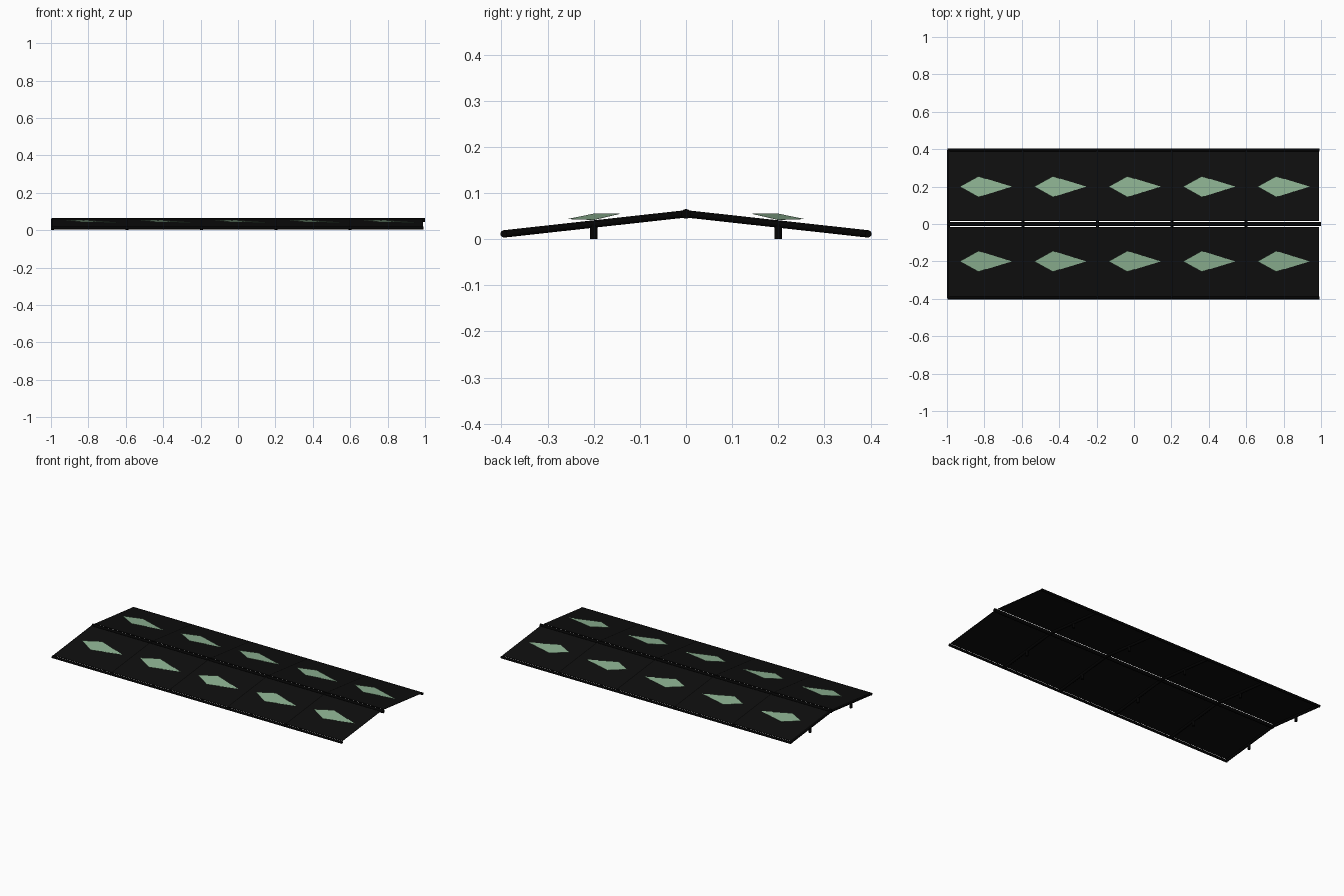
import bpy, bmesh, math
from mathutils import Vector

if "Cube" in bpy.data.objects:
    bpy.data.objects.remove(bpy.data.objects["Cube"])

PITCH, X0 = 0.398, -0.992      # bay spacing, first frame position
RIDGE_Z, EAVE_Y, EAVE_Z = 0.055, 0.395, 0.0115


def material(name, rgb):
    m = bpy.data.materials.new(name)
    m.diffuse_color = (*rgb, 1)
    m.use_nodes = True
    m.node_tree.nodes["Principled BSDF"].inputs["Base Color"].default_value = m.diffuse_color
    return m


BLACK = material("frame black", (0.001, 0.001, 0.001))
DARK = material("sheet dark grey", (0.0045, 0.0045, 0.0045))
GREEN = material("pale green", (0.27, 0.45, 0.29))


def tube(name, a, b, r):
    """Round bar between two points."""
    a, b = Vector(a), Vector(b)
    bpy.ops.mesh.primitive_cylinder_add(vertices=16, radius=r, depth=(b - a).length,
                                        location=(a + b) / 2)
    ob = bpy.context.object
    ob.name = name
    ob.rotation_euler = (b - a).to_track_quat('Z', 'Y').to_euler()
    ob.data.materials.append(BLACK)
    bpy.ops.object.shade_smooth_by_angle(angle=math.radians(40))


def plate(name, points, thickness, mat):
    """Flat polygon given thickness downwards."""
    bm = bmesh.new()
    face = bm.faces.new([bm.verts.new(p) for p in points])
    face.normal_update()
    if face.normal.z < 0:
        face.normal_flip()
    n = face.normal.copy()
    low = bmesh.ops.extrude_face_region(bm, geom=[face], use_keep_orig=True)
    for v in low["geom"]:
        if isinstance(v, bmesh.types.BMVert):
            v.co -= n * thickness
    bmesh.ops.recalc_face_normals(bm, faces=bm.faces)
    me = bpy.data.meshes.new(name)
    bm.to_mesh(me)
    bm.free()
    me.materials.append(mat)
    bpy.context.collection.objects.link(bpy.data.objects.new(name, me))


def slope(y):
    """Height of the rafter axis."""
    return RIDGE_Z - (RIDGE_Z - EAVE_Z) * abs(y) / EAVE_Y


# Long bars along the ridge and both eaves
tube("ridge_bar", (-0.998, 0, RIDGE_Z), (1.0, 0, RIDGE_Z), 0.0105)
for s in (-1, 1):
    tube("eave_bar", (-0.998, s * EAVE_Y, EAVE_Z), (0.992, s * EAVE_Y, EAVE_Z), 0.0075)

for i in range(5):
    x = X0 + i * PITCH
    for s in (-1, 1):
        # Rafter and its short leg
        tube("rafter", (x, 0, RIDGE_Z), (x, s * EAVE_Y, EAVE_Z), 0.008)
        tube("leg", (x, s * 0.2, 0), (x, s * 0.2, slope(0.2)), 0.008)
        # Thin roof sheet lying on the frame
        top = 0.0075
        ya, yb = s * 0.0175, s * 0.388
        xa, xb = x, x + PITCH - 0.0005 if i < 4 else 0.989
        plate("roof_sheet", [(xa, ya, slope(ya) + top), (xb, ya, slope(ya) + top),
                             (xb, yb, slope(yb) + top), (xa, yb, slope(yb) + top)],
              0.003, DARK)
        # Tilted kite-shaped panel
        plate("kite_panel", [(x + 0.06, s * 0.2, 0.0555), (x + 0.16, s * 0.144, 0.0555),
                             (x + 0.34, s * 0.2, 0.0425), (x + 0.16, s * 0.255, 0.0443)],
              0.0008, GREEN)
